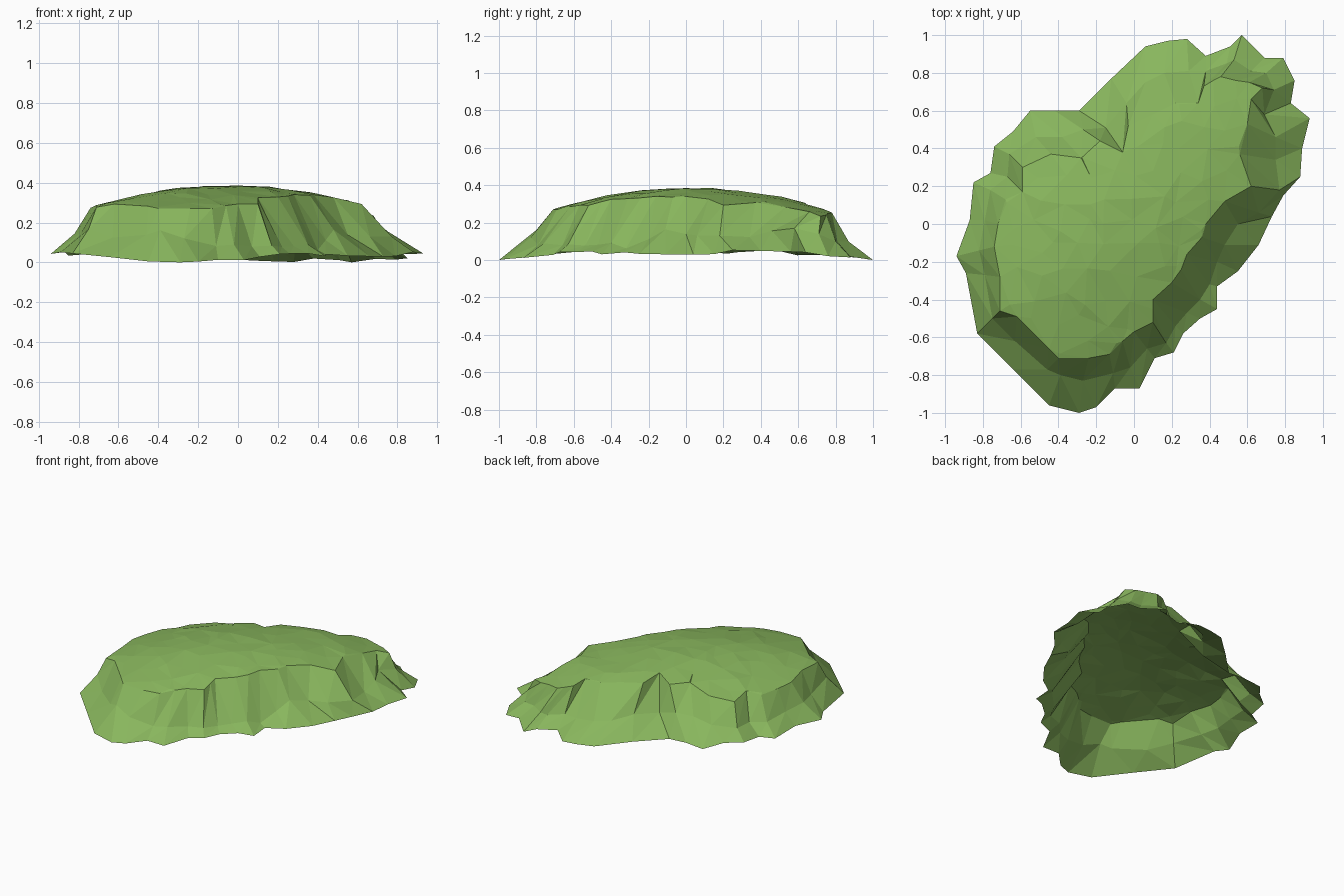
import bpy, bmesh, random
from mathutils import Vector
from mathutils.geometry import delaunay_2d_cdt

random.seed(4)
cube = bpy.data.objects.get("Cube")
if cube:
    bpy.data.objects.remove(cube, do_unlink=True)

# Foot outline, break of slope and plateau rim, paired point by point, in hundredths
FOOT = [(-45, -96), (-29, -100), (-20, -97), (-10, -87), (3, -87), (11, -71), (21, -68),
        (26, -58), (35, -50), (44, -45), (44, -33), (55, -25), (66, -11), (73, 4),
        (79, 15), (88, 25), (89, 40), (93, 56), (83, 64), (85, 76), (79, 88),
        (69, 88), (57, 100), (51, 94), (38, 89), (28, 98), (18, 97), (6, 94),
        (-12, 77), (-29, 60), (-42, 60), (-55, 60), (-64, 49), (-74, 41), (-76, 27),
        (-85, 22), (-87, 2), (-94, -17), (-89, -26), (-83, -58), (-64, -77)]
SLOPE = [(-46, -77), (-39, -80), (-27, -83), (-11, -79), (-2, -76), (7, -66), (17, -63),
         (22, -54), (28, -47), (35, -40), (40, -32), (44, -20), (48, -11), (55, 0),
         (66, 6), (77, 18), (75, 34), (75, 46), (69, 58), (74, 71), (70, 80),
         (62, 81), (53, 87), (49, 85), (38, 81), (29, 81), (16, 80), (6, 75),
         (-4, 64), (-15, 51), (-27, 50), (-38, 46), (-52, 46), (-66, 37), (-67, 25),
         (-76, 18), (-79, 2), (-82, -14), (-79, -27), (-75, -50), (-63, -62)]
RIM = [(-45, -66), (-40, -71), (-24, -71), (-13, -69), (-6, -62), (0, -57), (10, -52),
       (10, -45), (10, -40), (20, -31), (25, -24), (28, -16), (36, -7), (38, 0),
       (48, 12), (62, 20), (56, 37), (60, 53), (62, 66), (68, 72), (61, 75),
       (54, 76), (46, 78), (42, 76), (37, 73), (34, 64), (22, 64), (10, 58),
       (-3, 52), (-6, 38), (-18, 44), (-28, 35), (-44, 37), (-59, 30), (-59, 17),
       (-68, 13), (-72, 0), (-74, -12), (-71, -28), (-71, -46), (-62, -49)]


def dome_height(x, y):
    """Gentle dome stretched along the diagonal."""
    u = x + 0.08
    return 0.385 + 0.02 * x - 0.25 * (u * u + y * y - 0.8 * u * y)


def foot_height(x, y):
    """Ragged foot that touches the ground at both ends."""
    return max(0, 1 - y ** 4) * random.uniform(0.025, 0.055)


def to_points(outline, height):
    points = []
    for px, py in outline:
        x, y = px / 100, py / 100
        points.append(Vector((x, y, height(x, y))))
    return points


foot = to_points(FOOT, foot_height)
rim = to_points(RIM, dome_height)
slope = to_points(SLOPE, dome_height)

# The break of slope sits lower the closer it is to the foot
for s, f, r in zip(slope, foot, rim):
    share = (s - f).to_2d().length / (r - f).to_2d().length
    s.z = f.z + (r.z - f.z) * share ** 1.6

# Cliff walls: three rings of points joined by triangles
bm = bmesh.new()
rings = [[bm.verts.new(p) for p in ring] for ring in (foot, slope, rim)]
count = len(foot)
for low, high in zip(rings, rings[1:]):
    for i in range(count):
        j = (i + 1) % count
        bm.faces.new((low[i], low[j], high[j]))
        bm.faces.new((low[i], high[j], high[i]))

# Plateau: scattered points triangulated inside the rim
flat = [p.to_2d() for p in rim]
step = 0.13
for row in range(-6, 7):
    for col in range(-6, 7):
        flat.append(Vector((col * step + random.uniform(-0.04, 0.04),
                            row * step + random.uniform(-0.04, 0.04))))
points, _, triangles, *_ = delaunay_2d_cdt(flat, [], [list(range(count))], 1, 1e-5)
top = {}
for tri in triangles:
    for k in tri:
        if k not in top:
            x, y = points[k]
            bump = random.uniform(-0.006, 0.006) if k >= count else 0
            top[k] = bm.verts.new((x, y, dome_height(x, y) + bump))
    bm.faces.new([top[k] for k in tri])
bmesh.ops.remove_doubles(bm, verts=bm.verts, dist=0.001)
bmesh.ops.recalc_face_normals(bm, faces=bm.faces)
if sum(f.normal.z * f.calc_area() for f in bm.faces) < 0:
    bmesh.ops.reverse_faces(bm, faces=bm.faces)

mesh = bpy.data.meshes.new("grass_mound")
bm.to_mesh(mesh)
bm.free()
mound = bpy.data.objects.new("grass_mound", mesh)
bpy.context.collection.objects.link(mound)

# Grass colour
grass = bpy.data.materials.new("grass_green")
grass.use_nodes = True
colour = (0.25, 0.47, 0.11, 1)
grass.diffuse_color = colour
grass.node_tree.nodes["Principled BSDF"].inputs["Base Color"].default_value = colour
mesh.materials.append(grass)
